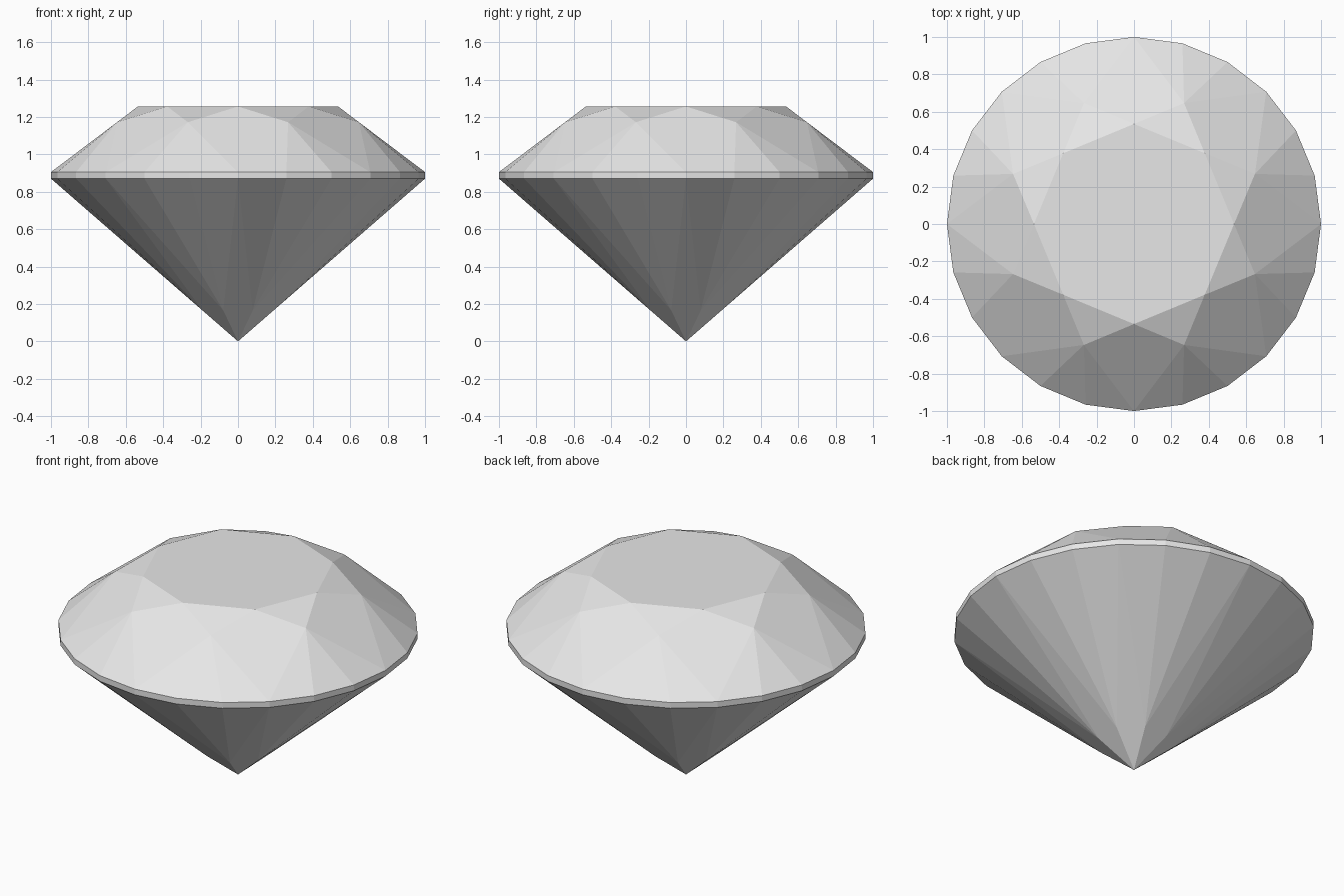
import bpy
import bmesh
from math import sin, cos, radians

cube = bpy.data.objects.get("Cube")
if cube:
    bpy.data.objects.remove(cube, do_unlink=True)

FOLDS = 8              # main facets around the stone
SPLITS = 3             # girdle edges per main facet
STEP = 360 / FOLDS
GIRDLE_LOW, GIRDLE_HIGH, TOP = 0.87, 0.905, 1.256
TABLE_R, CROWN_R, PAVILION_R = 0.535, 0.70, 0.205

# Heights that keep the kite facets flat
flat = cos(radians(STEP / 2))
crown_z = TOP - (TOP - GIRDLE_HIGH) * (CROWN_R * flat - TABLE_R) / (1 - TABLE_R)
pavilion_z = GIRDLE_LOW * PAVILION_R * flat

bm = bmesh.new()


def ring(count, radius, z, offset=0):
    """Evenly spaced vertices around the z axis."""
    angles = [radians(offset + 360 * i / count) for i in range(count)]
    return [bm.verts.new((radius * cos(a), radius * sin(a), z)) for a in angles]


table = ring(FOLDS, TABLE_R, TOP)
crown = ring(FOLDS, CROWN_R, crown_z, STEP / 2)
upper = ring(FOLDS * SPLITS, 1, GIRDLE_HIGH)
lower = ring(FOLDS * SPLITS, 1, GIRDLE_LOW)
pavilion = ring(FOLDS, PAVILION_R, pavilion_z, STEP / 2)
culet = bm.verts.new((0, 0, 0))

# Flat table on top
bm.faces.new(table)

for k in range(FOLDS):
    nxt = (k + 1) % FOLDS
    g = k * SPLITS
    # Crown star and kite, pavilion main
    bm.faces.new((table[k], crown[k], table[nxt]))
    bm.faces.new((table[k], crown[k - 1], upper[g], crown[k]))
    bm.faces.new((culet, pavilion[k], lower[g], pavilion[k - 1]))
    # Girdle band and the fans above and below it
    for i in range(g, g + SPLITS):
        j = (i + 1) % len(upper)
        bm.faces.new((crown[k], upper[i], upper[j]))
        bm.faces.new((upper[i], lower[i], lower[j], upper[j]))
        bm.faces.new((pavilion[k], lower[j], lower[i]))

bmesh.ops.recalc_face_normals(bm, faces=bm.faces)
mesh = bpy.data.meshes.new("cut_gem")
bm.to_mesh(mesh)
bm.free()

# Plain light grey
grey = bpy.data.materials.new("light_grey")
grey.use_nodes = True
colour = (0.8, 0.8, 0.8, 1)
grey.diffuse_color = colour
grey.node_tree.nodes["Principled BSDF"].inputs["Base Color"].default_value = colour
mesh.materials.append(grey)

gem = bpy.data.objects.new("cut_gem", mesh)
bpy.context.collection.objects.link(gem)
